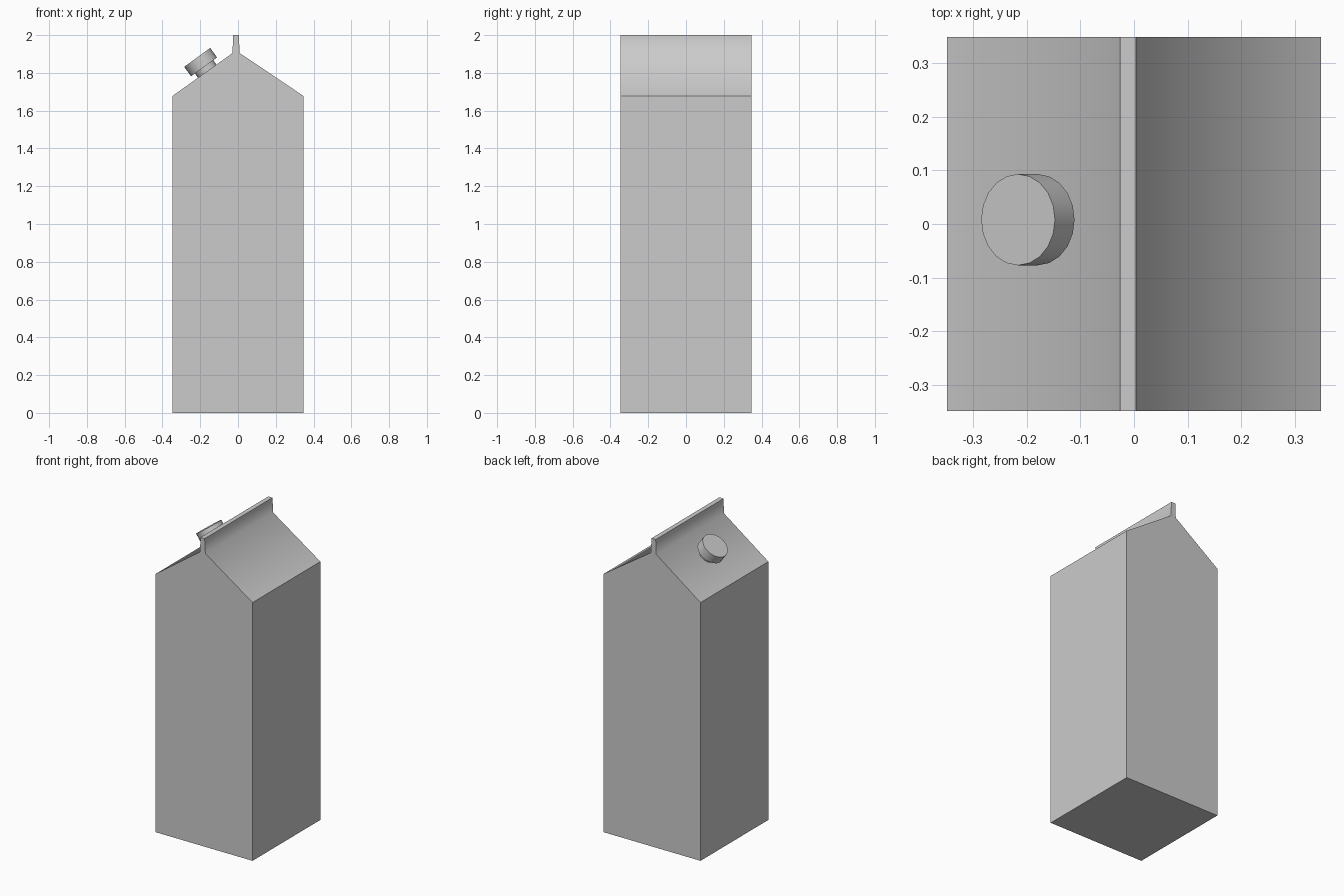
import bpy, bmesh, math
from mathutils import Vector

if "Cube" in bpy.data.objects:
    bpy.data.objects.remove(bpy.data.objects["Cube"])

H = 0.348  # half width of the carton


def add_object(name, bm):
    mesh = bpy.data.meshes.new(name)
    bm.to_mesh(mesh)
    bm.free()
    obj = bpy.data.objects.new(name, mesh)
    bpy.context.collection.objects.link(obj)
    return obj


# Carton: gabled profile with a sealed top fin, extruded front to back
profile = [(-H, 0), (H, 0), (H, 1.677), (0.009, 1.905), (0.004, 2.0),
           (-0.026, 2.0), (-0.029, 1.905), (-H, 1.677)]
bm = bmesh.new()
front = bm.faces.new([bm.verts.new((x, -H, z)) for x, z in profile])
ext = bmesh.ops.extrude_face_region(bm, geom=[front], use_keep_orig=True)
verts = [g for g in ext["geom"] if isinstance(g, bmesh.types.BMVert)]
bmesh.ops.translate(bm, verts=verts, vec=(0, 2 * H, 0))
bmesh.ops.recalc_face_normals(bm, faces=bm.faces)
for f in bm.faces:
    f.smooth = True
# Only the inner creases between roof and fin shade smoothly
for e in bm.edges:
    e.smooth = e.calc_face_angle_signed(0) < 0
add_object("carton", bm)

# Spout: neck and screw cap standing on the left roof slope
axis = Vector((-math.sin(math.radians(36)), 0, math.cos(math.radians(36))))
cap_top = Vector((-0.216, 0.008, 1.882))


def spout_part(name, radius, start, end):
    """Cylinder along the spout axis, distances measured down from the cap top."""
    bpy.ops.mesh.primitive_cylinder_add(
        vertices=20, radius=radius, depth=end - start,
        location=cap_top - axis * (start + end) / 2,
        rotation=(0, math.radians(-36), 0))
    obj = bpy.context.object
    obj.name = name
    bpy.ops.object.shade_smooth_by_angle(angle=math.radians(30))


spout_part("screw_cap", 0.085, 0, 0.062)
spout_part("spout_neck", 0.06, 0.062, 0.1)
